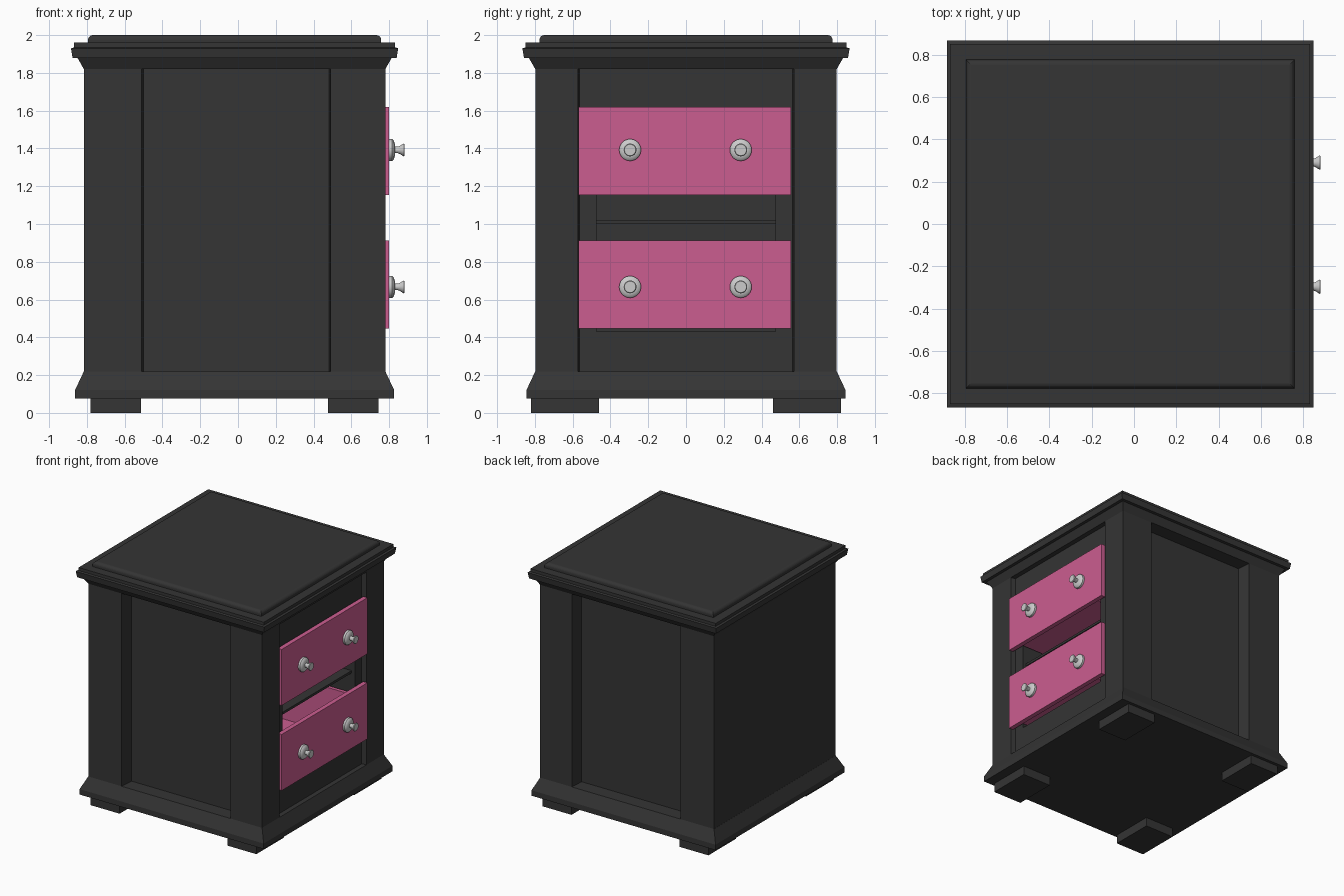
import bpy, bmesh, math
from mathutils import Matrix

if "Cube" in bpy.data.objects:
    bpy.data.objects.remove(bpy.data.objects["Cube"])

CX = -0.018  # carcass centre in x


def material(name, rgb):
    m = bpy.data.materials.new(name)
    m.diffuse_color = (*rgb, 1)
    m.use_nodes = True
    m.node_tree.nodes["Principled BSDF"].inputs["Base Color"].default_value = m.diffuse_color
    return m


DARK = material("charcoal_paint", (0.035, 0.035, 0.035))
PINK = material("pink_paint", (0.6, 0.11, 0.28))


def finish(bm, name, mat=None):
    bmesh.ops.recalc_face_normals(bm, faces=bm.faces)
    me = bpy.data.meshes.new(name)
    bm.to_mesh(me)
    bm.free()
    ob = bpy.data.objects.new(name, me)
    bpy.context.collection.objects.link(ob)
    if mat:
        me.materials.append(mat)
    return ob


def add_box(bm, x, y, z):
    m = Matrix.Translation((sum(x) / 2, sum(y) / 2, sum(z) / 2)) @ Matrix.Diagonal(
        (x[1] - x[0], y[1] - y[0], z[1] - z[0], 1))
    bmesh.ops.create_cube(bm, size=1, matrix=m)


def boxes(name, items, mat=None):
    bm = bmesh.new()
    for item in items:
        add_box(bm, *item)
    return finish(bm, name, mat)


def bridge(bm, rings):
    for a, b in zip(rings, rings[1:]):
        n = len(a)
        for i in range(n):
            bm.faces.new((a[i], a[(i + 1) % n], b[(i + 1) % n], b[i]))
    bm.faces.new(rings[0])
    bm.faces.new(rings[-1])


def square_moulding(name, profile, mat):
    """Square rings of (half width, height), capped at both ends."""
    bm = bmesh.new()
    rings = [[bm.verts.new((CX + sx * h, sy * h, z))
              for sx, sy in ((-1, -1), (1, -1), (1, 1), (-1, 1))] for h, z in profile]
    bridge(bm, rings)
    return finish(bm, name, mat)


def turned_knob(name, profile, x, y, z, sides=24):
    """Profile of (radius, distance) revolved about the x axis."""
    bm = bmesh.new()
    rings = [[bm.verts.new((x + d, y + r * math.cos(2 * math.pi * i / sides),
                            z + r * math.sin(2 * math.pi * i / sides)))
              for i in range(sides)] for r, d in profile]
    bridge(bm, rings)
    ob = finish(bm, name)
    bpy.context.view_layer.objects.active = ob
    ob.select_set(True)
    bpy.ops.object.shade_smooth_by_angle(angle=math.radians(35))
    ob.select_set(False)
    return ob


# Carcass: plan outline with recessed side panels, open to the front
half = [(-0.76, -0.475), (0.74, -0.475), (0.74, -0.565), (0.78, -0.573), (0.78, -0.798),
        (0.49, -0.798), (0.482, -0.68), (-0.50, -0.68), (-0.51, -0.798), (-0.815, -0.798)]
bm = bmesh.new()
# two halves plus a back panel
for s in (1, -1):
    outline = half + [(-0.815, -0.475)]
    bridge(bm, [[bm.verts.new((x, y * s, z)) for x, y in outline] for z in (0.22, 1.82)])
add_box(bm, (-0.815, -0.76), (-0.475, 0.475), (0.22, 1.82))
finish(bm, "carcass", DARK)

# Front rails and the shelf between drawers
boxes("front_rails", [((0.70, 0.74), (-0.475, 0.475), z) for z in ((0.22, 0.43), (1.60, 1.82))], DARK)
boxes("middle_shelf", [((-0.76, 0.71), (-0.475, 0.475), (1.0, 1.02))], DARK)

# Base plinth and feet
square_moulding("plinth", [(0.845, 0.075), (0.845, 0.12), (0.798, 0.22)], DARK)
boxes("feet", [(x, y, (0, 0.08)) for x in ((-0.78, -0.513), (0.477, 0.743))
               for y in ((-0.82, -0.46), (0.46, 0.82))], DARK)

# Cornice and raised top with a rounded edge
square_moulding("cornice", [(0.798, 1.82), (0.832, 1.88), (0.858, 1.88), (0.866, 1.93),
                            (0.85, 1.935), (0.85, 1.96)], DARK)
edge = [(0.75 + 0.026 * math.cos(a), 1.974 + 0.026 * math.sin(a))
        for a in (i * math.pi / 10 for i in range(6))]
square_moulding("raised_top", [(0.776, 1.955)] + edge, DARK)

# Drawers: front board with an open box behind, and two knobs each
knob = [(0.058, 0), (0.058, 0.016), (0.05, 0.025), (0.034, 0.03), (0.017, 0.032),
        (0.017, 0.045), (0.022, 0.058), (0.031, 0.072), (0.034, 0.078), (0.03, 0.082)]
for label, z0, knob_z in (("lower", 0.447, 0.667), ("upper", 1.153, 1.392)):
    top = z0 + 0.40
    back, front = -0.66, 0.77
    boxes(label + "_drawer", [
        ((0.762, 0.80), (-0.57, 0.555), (z0, z0 + 0.466)),
        ((back, front), (-0.46, -0.43), (z0 + 0.01, top)),
        ((back, front), (0.43, 0.46), (z0 + 0.01, top)),
        ((back, back + 0.03), (-0.43, 0.43), (z0 + 0.01, top)),
        ((back, front), (-0.43, 0.43), (z0 + 0.01, z0 + 0.03))], PINK)
    for side, y in (("left", -0.296), ("right", 0.29)):
        turned_knob(f"{label}_{side}_knob", knob, 0.80, y, knob_z)
